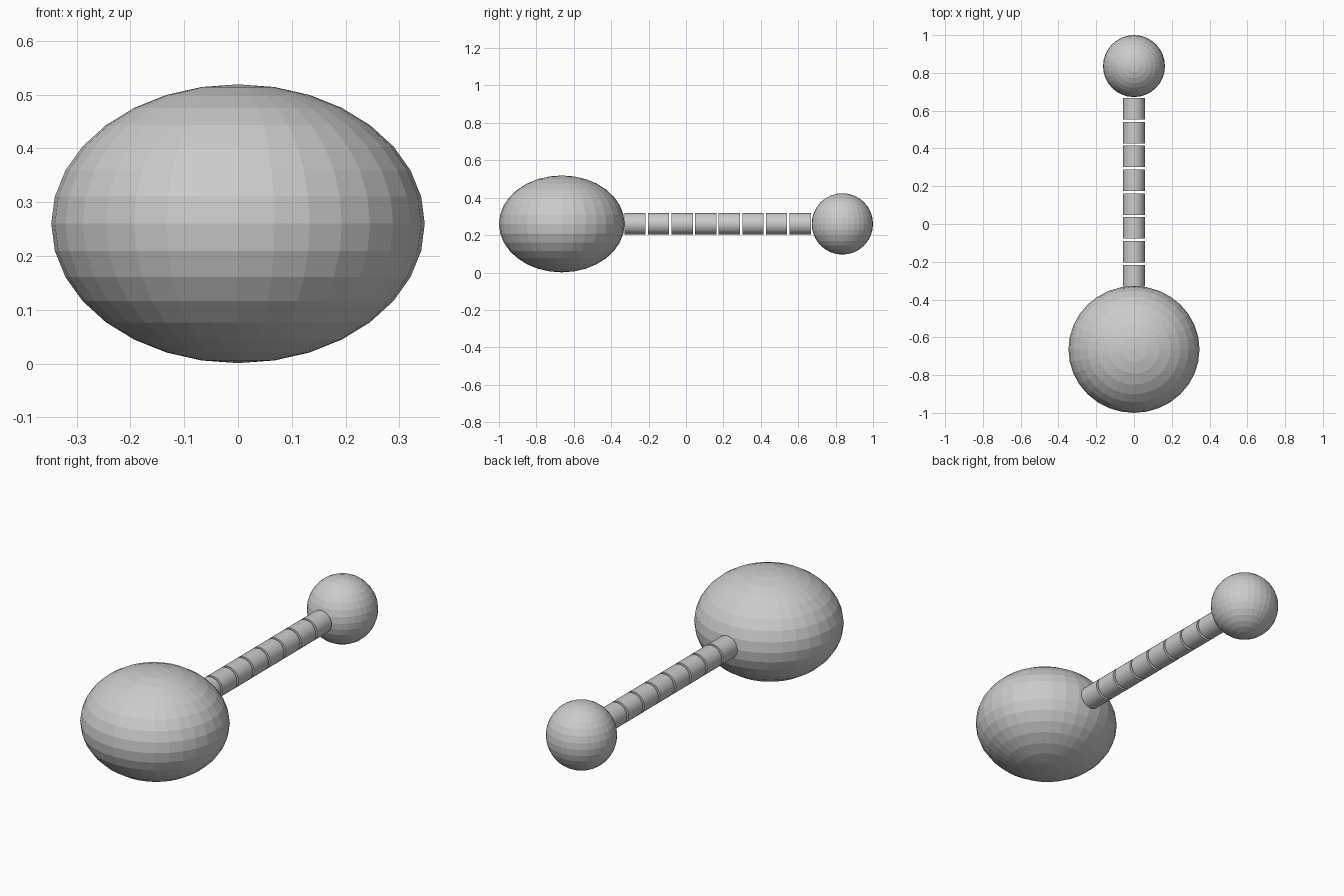
import bpy
from math import pi

if "Cube" in bpy.data.objects:
    bpy.data.objects.remove(bpy.data.objects["Cube"])

AXIS_Z = 0.26


def ball(name, y, radii):
    bpy.ops.mesh.primitive_uv_sphere_add(segments=32, ring_count=16, radius=1,
                                         location=(0, y, AXIS_Z))
    ob = bpy.context.object
    ob.name = name
    ob.scale = radii
    return ob


# Large flattened ball at the front, small round ball at the back
ball("large_end_ball", -0.664, (0.347, 0.336, 0.259))
ball("small_end_ball", 0.836, (0.164, 0.164, 0.164))

# Row of short cylinders with thin gaps, joining the two balls
COUNT, START, PITCH, LENGTH = 8, -0.273, 0.1262, 0.114
for i in range(COUNT):
    bpy.ops.mesh.primitive_cylinder_add(vertices=32, radius=0.057, depth=LENGTH,
                                        location=(0, START + i * PITCH, AXIS_Z),
                                        rotation=(pi / 2, 0, 0))
    bpy.context.object.name = f"rod_segment_{i + 1}"
